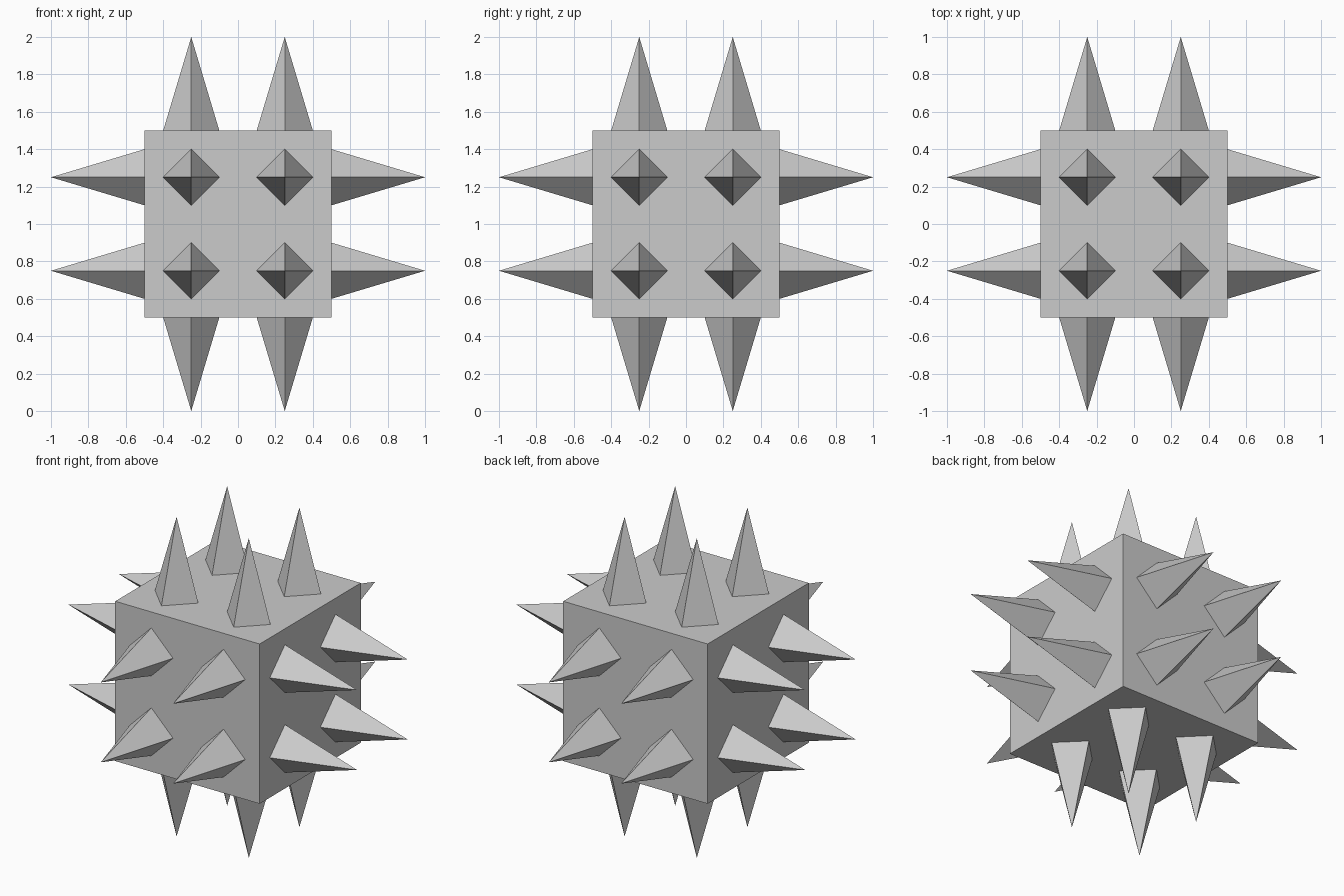
import bpy
from mathutils import Vector

if "Cube" in bpy.data.objects:
    bpy.data.objects.remove(bpy.data.objects["Cube"])

CENTRE = Vector((0, 0, 1))
HALF = 0.5        # half the cube's side
LENGTH = 0.5      # spike length
RADIUS = 0.15     # spike base radius
OFFSET = 0.25     # spike distance from the face centre

# Cube body
bpy.ops.mesh.primitive_cube_add(size=2 * HALF, location=CENTRE)
bpy.context.object.name = "cube_body"


def add_spike(name, base, direction):
    """Four-sided spike, base corners on the face axes, open where it meets the body."""
    bpy.ops.mesh.primitive_cone_add(
        vertices=4, radius1=RADIUS, radius2=0, depth=LENGTH, end_fill_type='NOTHING',
        location=base + direction * LENGTH / 2,
        rotation=direction.to_track_quat('Z', 'Y').to_euler())
    bpy.context.object.name = name


# Four spikes on each of the six faces
faces = {
    "right": (0, 1), "left": (0, -1),
    "back": (1, 1), "front": (1, -1),
    "top": (2, 1), "bottom": (2, -1),
}
for side, (axis, sign) in faces.items():
    direction = Vector((0, 0, 0))
    direction[axis] = sign
    for u in (-OFFSET, OFFSET):
        for v in (-OFFSET, OFFSET):
            base = CENTRE + direction * HALF
            base[(axis + 1) % 3] += u
            base[(axis + 2) % 3] += v
            add_spike(f"{side}_spike", base, direction)
